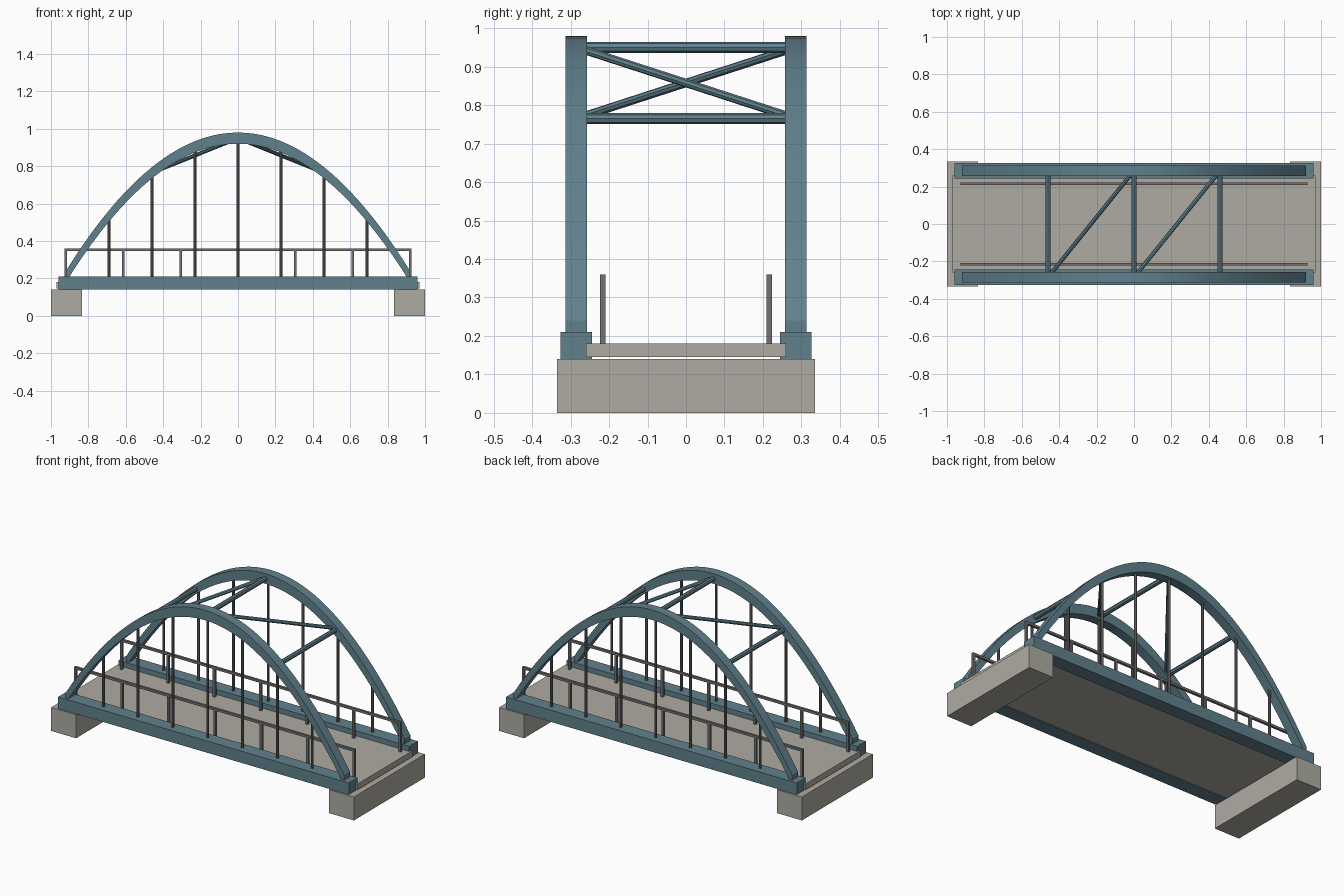
import bpy, bmesh
from mathutils import Vector

if "Cube" in bpy.data.objects:
    bpy.data.objects.remove(bpy.data.objects["Cube"])


def material(name, rgb):
    m = bpy.data.materials.new(name)
    m.diffuse_color = (*rgb, 1)
    m.use_nodes = True
    m.node_tree.nodes["Principled BSDF"].inputs["Base Color"].default_value = m.diffuse_color
    return m


TEAL = material("teal_paint", (0.12, 0.22, 0.27))
CONCRETE = material("concrete", (0.42, 0.41, 0.36))
STEEL = material("grey_steel", (0.17, 0.17, 0.17))

SPAN, BASE, RISE, DEPTH = 0.92, 0.21, 0.74, 0.06
ARCH_Y, ARCH_W = 0.285, 0.056


def arch_z(x):
    return BASE + RISE * (1 - (x / SPAN) ** 2)


def finish(name, bm, mat, smooth=False):
    bmesh.ops.recalc_face_normals(bm, faces=bm.faces)
    me = bpy.data.meshes.new(name)
    bm.to_mesh(me)
    bm.free()
    me.materials.append(mat)
    ob = bpy.data.objects.new(name, me)
    bpy.context.collection.objects.link(ob)
    if smooth:
        bpy.ops.object.select_all(action='DESELECT')
        ob.select_set(True)
        bpy.context.view_layer.objects.active = ob
        bpy.ops.object.shade_smooth_by_angle(angle=0.52)
    return ob


def box(name, lo, hi, mat):
    bm = bmesh.new()
    bmesh.ops.create_cube(bm, size=1)
    lo, hi = Vector(lo), Vector(hi)
    for v in bm.verts:
        v.co = (lo + hi) / 2 + v.co * (hi - lo)
    return finish(name, bm, mat)


def rod(name, a, b, r, mat, sides=8):
    a, b = Vector(a), Vector(b)
    d = b - a
    bm = bmesh.new()
    bmesh.ops.create_cone(bm, cap_ends=True, segments=sides,
                          radius1=r, radius2=r, depth=d.length)
    rot = d.to_track_quat('Z', 'Y')
    for v in bm.verts:
        v.co = rot @ v.co + (a + b) / 2
    return finish(name, bm, mat)


# parabolic rib with constant vertical depth
def arch(name, y):
    n = 40
    xs = [SPAN * (2 * i / n - 1) for i in range(n + 1)]
    bm = bmesh.new()
    h, w = DEPTH / 2, ARCH_W / 2
    rings = [[bm.verts.new((x, y + sy * w, arch_z(x) + sz * h))
              for sy, sz in ((-1, -1), (1, -1), (1, 1), (-1, 1))] for x in xs]
    for p, q in zip(rings, rings[1:]):
        for i in range(4):
            j = (i + 1) % 4
            bm.faces.new((p[i], p[j], q[j], q[i]))
    bm.faces.new(rings[0])
    bm.faces.new(rings[-1])
    return finish(name, bm, TEAL, smooth=True)


# deck and abutments
box("deck", (-0.97, -0.26, 0.145), (0.97, 0.26, 0.18), CONCRETE)
box("left_abutment", (-1, -0.335, 0), (-0.835, 0.335, 0.14), CONCRETE)
box("right_abutment", (0.835, -0.335, 0), (1, 0.335, 0.14), CONCRETE)

for side, s in (("front", -1), ("back", 1)):
    y = s * ARCH_Y
    # tie girder and arch
    box(f"{side}_tie_girder", (-0.96, y - 0.041, 0.14), (0.96, y + 0.041, 0.21), TEAL)
    arch(f"{side}_arch", y)
    # hangers
    for i in range(-3, 4):
        x = i * SPAN / 4
        rod(f"{side}_hanger_{i + 4}", (x, y, 0.2), (x, y, arch_z(x)), 0.008, STEEL)
    # railing
    ry = s * 0.216
    for i in range(-3, 4):
        x = i * SPAN / 3
        box(f"{side}_railing_post_{i + 4}", (x - 0.007, ry - 0.007, 0.18),
            (x + 0.007, ry + 0.007, 0.352), STEEL)
    box(f"{side}_handrail", (-0.927, ry - 0.007, 0.346), (0.927, ry + 0.007, 0.36), STEEL)

# cross struts between the arches
XS = (-SPAN / 2, 0, SPAN / 2)
for i, x in enumerate(XS):
    rod(f"cross_strut_{i + 1}", (x, -ARCH_Y, arch_z(x)), (x, ARCH_Y, arch_z(x)), 0.014, TEAL)
# diagonal braces
for i, (a, b) in enumerate(zip(XS, XS[1:])):
    rod(f"diagonal_brace_{i + 1}", (a, -ARCH_Y, arch_z(a)), (b, ARCH_Y, arch_z(b)), 0.011, TEAL)
